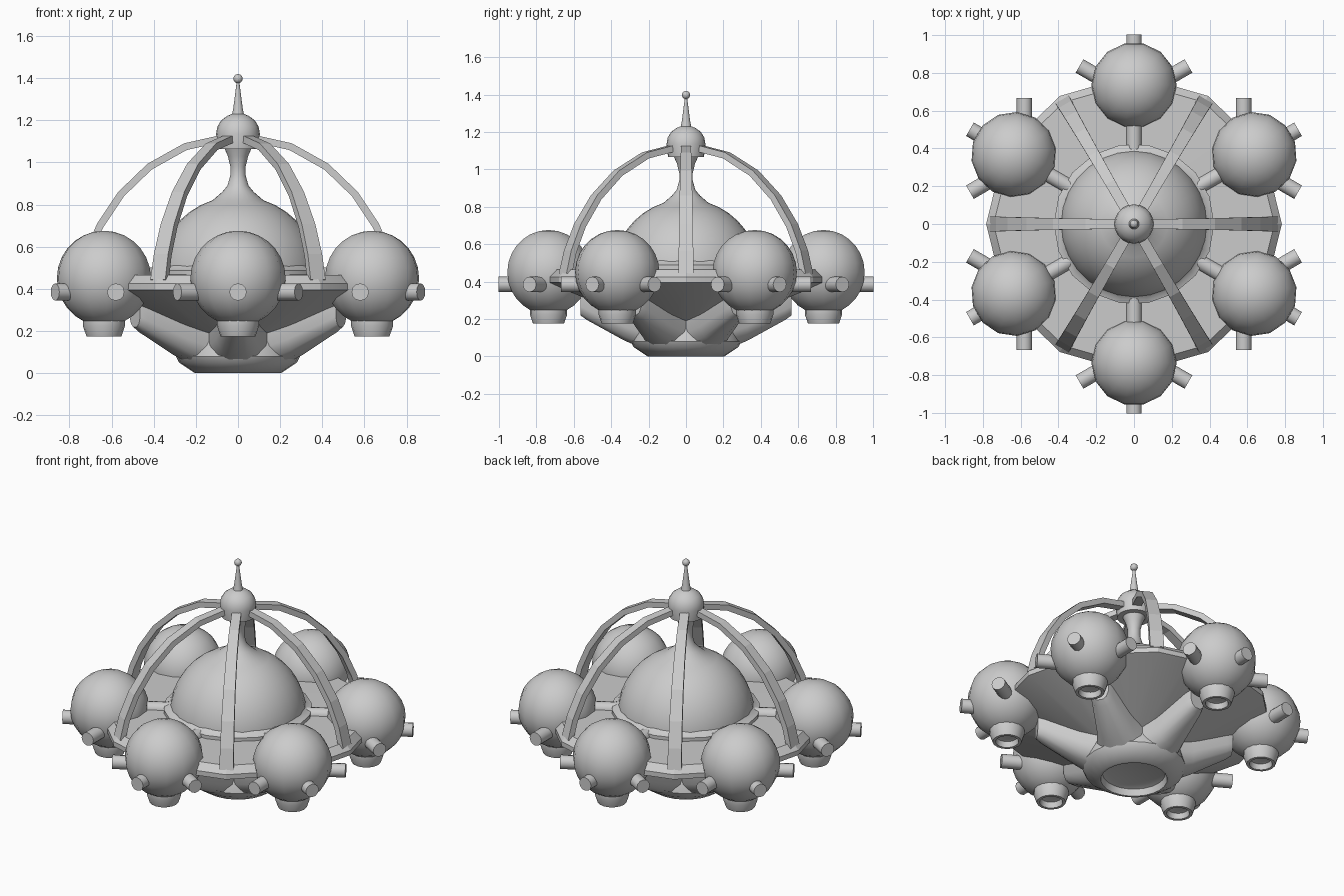
import bpy, bmesh
from math import sin, cos, pi, radians
from mathutils import Vector, Matrix

if "Cube" in bpy.data.objects:
    bpy.data.objects.remove(bpy.data.objects["Cube"])


def finish(name, bm, smooth=35, matrix=None):
    bmesh.ops.remove_doubles(bm, verts=bm.verts, dist=1e-5)
    bmesh.ops.recalc_face_normals(bm, faces=bm.faces)
    if matrix:
        bm.transform(matrix)
    me = bpy.data.meshes.new(name)
    bm.to_mesh(me)
    bm.free()
    ob = bpy.data.objects.new(name, me)
    bpy.context.collection.objects.link(ob)
    if smooth:
        bpy.ops.object.select_all(action='DESELECT')
        ob.select_set(True)
        bpy.context.view_layer.objects.active = ob
        bpy.ops.object.shade_smooth_by_angle(angle=radians(smooth))
    return ob


def loft(bm, rings, closed=True, caps=True):
    vs = [[bm.verts.new(p) for p in ring] for ring in rings]
    n = len(rings[0])
    for a, b in zip(vs, vs[1:]):
        for i in range(n):
            j = (i + 1) % n
            bm.faces.new((a[i], a[j], b[j], b[i]))
    if caps:
        bm.faces.new(vs[0])
        bm.faces.new(vs[-1])


def lathe(name, profile, segs=24, smooth=35, matrix=None):
    bm = bmesh.new()
    loft(bm, [[(r * cos(2 * pi * i / segs), r * sin(2 * pi * i / segs), z)
               for i in range(segs)] for r, z in profile])
    return finish(name, bm, smooth, matrix)


def rod(name, a, b, r1, r2, segs=12):
    a, b = Vector(a), Vector(b)
    m = Matrix.Translation(a) @ (b - a).to_track_quat('Z', 'Y').to_matrix().to_4x4()
    return lathe(name, [(r1, 0), (r2, (b - a).length)], segs, 35, m)


def polar(r, deg, z):
    return Vector((r * cos(radians(deg)), r * sin(radians(deg)), z))


# saucer: faceted rim with a point under each strut
outline = []
for k in range(6):
    outline += [(0.76, 60 * k - 15), (0.783, 60 * k), (0.76, 60 * k + 15)]
bm = bmesh.new()
loft(bm, [[polar(r * s, a, z) for r, a in outline] for s, z in
          [(0.32, 0.18), (0.97, 0.385), (1, 0.395), (1, 0.425), (0.95, 0.465), (0.4, 0.468)]])
finish("saucer", bm, 20)

# dome with neck flowing up to the cap
dome = [(0.39 * cos(t * pi / 20), 0.45 + 0.39 * sin(t * pi / 20)) for t in range(9)]
dome += [(0.075, 0.86), (0.05, 0.89), (0.036, 0.94), (0.036, 0.98), (0.048, 1.03), (0.068, 1.075)]
lathe("dome", dome, 28, 50)
lathe("dome_ring", [(0.38, 0.46), (0.425, 0.46), (0.425, 0.488), (0.405, 0.495), (0.385, 0.512), (0.37, 0.512)], 18)

# cap, antenna and tip ball
lathe("cap", [(0.06, 1.065), (0.096, 1.065), (0.104, 1.135), (0.098, 1.17), (0.08, 1.2),
              (0.05, 1.222), (0.028, 1.23), (0.022, 1.26), (0.006, 1.385)], 20, 50)
bm = bmesh.new()
bmesh.ops.create_uvsphere(bm, u_segments=12, v_segments=8, radius=0.022,
                          matrix=Matrix.Translation((0, 0, 1.398)))
finish("tip_ball", bm)

# bottom hub with recess
lathe("hub", [(0.15, 0.05), (0.18, 0.04), (0.19, 0), (0.205, 0), (0.28, 0.05),
              (0.295, 0.08), (0.28, 0.14), (0.24, 0.22)], 24, 40)

# strut path: radius, height, half width
path = [(0.745, 0.44, 0.041), (0.715, 0.56, 0.039), (0.655, 0.70, 0.037), (0.555, 0.85, 0.034),
        (0.42, 0.98, 0.031), (0.25, 1.075, 0.028), (0.05, 1.12, 0.026)]

for k in range(6):
    # curved strut
    bm = bmesh.new()
    rings = []
    for i, (r, z, w) in enumerate(path):
        p, q = path[max(i - 1, 0)], path[min(i + 1, len(path) - 1)]
        n = Vector((q[1] - p[1], 0, p[0] - q[0])).normalized() * 0.017
        c = Vector((r, 0, z))
        rings.append([c + n + Vector((0, w, 0)), c + n - Vector((0, w, 0)),
                      c - n - Vector((0, w, 0)), c - n + Vector((0, w, 0))])
    loft(bm, rings)
    finish(f"strut_{k}", bm, 0, Matrix.Rotation(radians(60 * k), 4, 'Z'))

    a = 60 * k + 30
    rot = Matrix.Rotation(radians(a), 4, 'Z')
    # tapered root arm under the saucer: radius, bottom z, top z, half width
    bm = bmesh.new()
    rings = []
    for r, lo, hi, w in [(0.2, 0.03, 0.24, 0.15), (0.33, 0.085, 0.27, 0.105),
                         (0.53, 0.195, 0.33, 0.065), (0.565, 0.22, 0.34, 0.05)]:
        ch = (hi - lo) * 0.4
        rings.append([(r, -w, hi), (r, -w, lo + ch), (r, -w * 0.75, lo + ch * 0.3), (r, -w * 0.35, lo),
                      (r, w * 0.35, lo), (r, w * 0.75, lo + ch * 0.3), (r, w, lo + ch), (r, w, hi)])
    loft(bm, rings)
    finish(f"root_arm_{k}", bm, 50, rot)

    # pod sphere
    bm = bmesh.new()
    bmesh.ops.create_uvsphere(bm, u_segments=14, v_segments=14, radius=0.226)
    finish(f"pod_{k}", bm, 50, Matrix.Translation(polar(0.735, a, 0.45)) @ rot)
    # pod nozzle, hollow below
    lathe(f"pod_nozzle_{k}", [(0.04, 0.215), (0.06, 0.21), (0.066, 0.175), (0.083, 0.175), (0.1, 0.225), (0.1, 0.25)],
          16, 35, Matrix.Translation(polar(0.735, a, 0)))
    # pegs fan out from a point inside the pod
    o = polar(0.67, a, 0.385)
    for j in (-60, 0, 60):
        rod(f"pod_peg_{k}_{j + 60}", o, o + polar(0.333, a + j, 0), 0.041, 0.041)
    # tube joining pod to dome
    rod(f"pod_tube_{k}", polar(0.36, a, 0.46), polar(0.62, a, 0.46), 0.041, 0.041)
